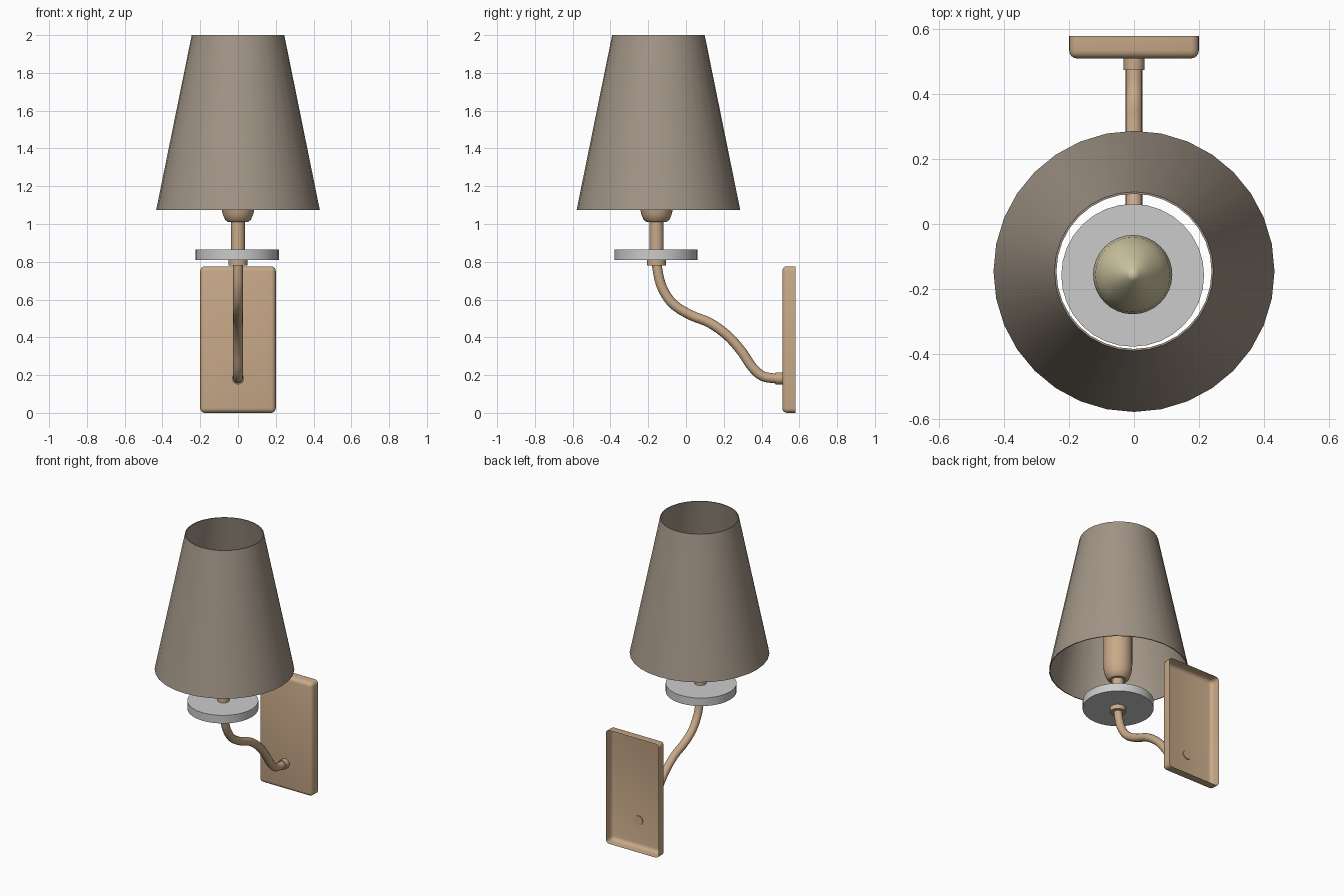
import bpy, bmesh, math
from mathutils import Vector, Matrix

if "Cube" in bpy.data.objects:
    bpy.data.objects.remove(bpy.data.objects["Cube"])

CY = -0.156  # axis of the candle parts


def material(name, rgb):
    m = bpy.data.materials.new(name)
    m.diffuse_color = (*rgb, 1)
    m.use_nodes = True
    m.node_tree.nodes["Principled BSDF"].inputs["Base Color"].default_value = m.diffuse_color
    return m


BRASS = material("brass", (0.58, 0.40, 0.25))
FABRIC = material("fabric", (0.36, 0.30, 0.24))
GLOW = material("warm_glass", (0.62, 0.56, 0.36))


def finish(name, bm, mat=None, angle=35):
    bmesh.ops.recalc_face_normals(bm, faces=bm.faces)
    me = bpy.data.meshes.new(name)
    bm.to_mesh(me)
    bm.free()
    ob = bpy.data.objects.new(name, me)
    bpy.context.collection.objects.link(ob)
    if mat:
        me.materials.append(mat)
    bpy.ops.object.select_all(action='DESELECT')
    ob.select_set(True)
    bpy.context.view_layer.objects.active = ob
    bpy.ops.object.shade_smooth_by_angle(angle=math.radians(angle))
    return ob


def lathe(name, profile, origin, mat=None, sides=32, closed=False, rot=None):
    """Spin a (radius, height) profile around the local z axis."""
    bm = bmesh.new()
    vs = [bm.verts.new((r, 0, z)) for r, z in profile]
    es = [bm.edges.new(p) for p in zip(vs, vs[1:])]
    if closed:
        es.append(bm.edges.new((vs[-1], vs[0])))
    bmesh.ops.spin(bm, geom=vs + es, axis=(0, 0, 1), cent=(0, 0, 0),
                   angle=math.tau, steps=sides, use_duplicate=False)
    bmesh.ops.remove_doubles(bm, verts=bm.verts, dist=1e-5)
    if rot:
        bmesh.ops.transform(bm, matrix=rot, verts=bm.verts)
    bmesh.ops.translate(bm, vec=origin, verts=bm.verts)
    return finish(name, bm, mat)


# Lamp shade: thin open cone
lathe("lamp_shade", [(0.433, 1.075), (0.245, 2.0), (0.239, 2.0), (0.427, 1.075)],
      (0, -0.146, 0), FABRIC, closed=True)

# Drip dish
lathe("drip_dish", [(0, 0.81), (0.22, 0.81), (0.22, 0.865), (0, 0.865)],
      (-0.004, CY - 0.002, 0))

# Stem, collar and socket
lathe("stem", [(0, 0.86), (0.037, 0.86), (0.037, 1.02), (0, 1.02)], (0, CY, 0), BRASS)
lathe("dish_collar", [(0, 0.78), (0.05, 0.78), (0.05, 0.812), (0, 0.812)],
      (0, CY, 0), BRASS)
lathe("socket", [(0, 1.01), (0.052, 1.01), (0.068, 1.022), (0.08, 1.05), (0.088, 1.085),
                 (0.09, 1.12), (0.09, 1.32), (0, 1.32)], (0, CY, 0), BRASS)

# Bulb
lathe("bulb", [(0.07, 1.32), (0.095, 1.36), (0.115, 1.41), (0.122, 1.47), (0.115, 1.53),
               (0.092, 1.59), (0.055, 1.65), (0.02, 1.70), (0, 1.715)],
      (-0.004, CY, 0), GLOW)

# Curved arm: tube along a smooth path
path = [(CY, 0.79), (-0.132, 0.677), (-0.074, 0.582), (0.02, 0.52), (0.127, 0.476),
        (0.222, 0.407), (0.296, 0.323), (0.35, 0.243), (0.407, 0.194), (0.48, 0.182)]


def spline(p, t):
    i = min(int(t), len(p) - 2)
    f = t - i
    q = [Vector(p[min(max(i + k, 0), len(p) - 1)]) for k in (-1, 0, 1, 2)]
    return 0.5 * (2 * q[1] + (q[2] - q[0]) * f
                  + (2 * q[0] - 5 * q[1] + 4 * q[2] - q[3]) * f * f
                  + (3 * q[1] - q[0] - 3 * q[2] + q[3]) * f ** 3)


pts = [spline(path, i / 4) for i in range(4 * (len(path) - 1) + 1)]
bm = bmesh.new()
rings = []
for i, p in enumerate(pts):
    d = (pts[min(i + 1, len(pts) - 1)] - pts[max(i - 1, 0)]).normalized()
    side = Vector((0, -d.y, d.x))
    c = Vector((0, p.x, p.y))
    rings.append([bm.verts.new(c + 0.026 * (math.cos(a) * Vector((1, 0, 0)) + math.sin(a) * side))
                  for a in (math.tau * k / 16 for k in range(16))])
for a, b in zip(rings, rings[1:]):
    for k in range(16):
        bm.faces.new((a[k], a[k - 1], b[k - 1], b[k]))
bm.faces.new(rings[0])
bm.faces.new(rings[-1])
finish("curved_arm", bm, BRASS)

# Collar where the arm meets the plate
lathe("wall_collar", [(0, 0), (0.032, 0), (0.032, 0.042), (0, 0.042)], (0, 0.474, 0.182),
      BRASS, sides=16, rot=Matrix.Rotation(-math.pi / 2, 4, 'X'))

# Wall plate: rounded box, open at the back
bm = bmesh.new()
bmesh.ops.create_cube(bm, size=1)
bmesh.ops.scale(bm, vec=(0.4, 0.07, 0.776), verts=bm.verts)
bmesh.ops.translate(bm, vec=(0, 0.545, 0.388), verts=bm.verts)
back = [f for f in bm.faces if f.normal.y > 0.9]
bmesh.ops.delete(bm, geom=back, context='FACES_ONLY')
edges = [e for e in bm.edges if not e.is_boundary]
bmesh.ops.bevel(bm, geom=edges, offset=0.025, segments=4, profile=0.5, affect='EDGES')
finish("wall_plate", bm, BRASS, 40)
